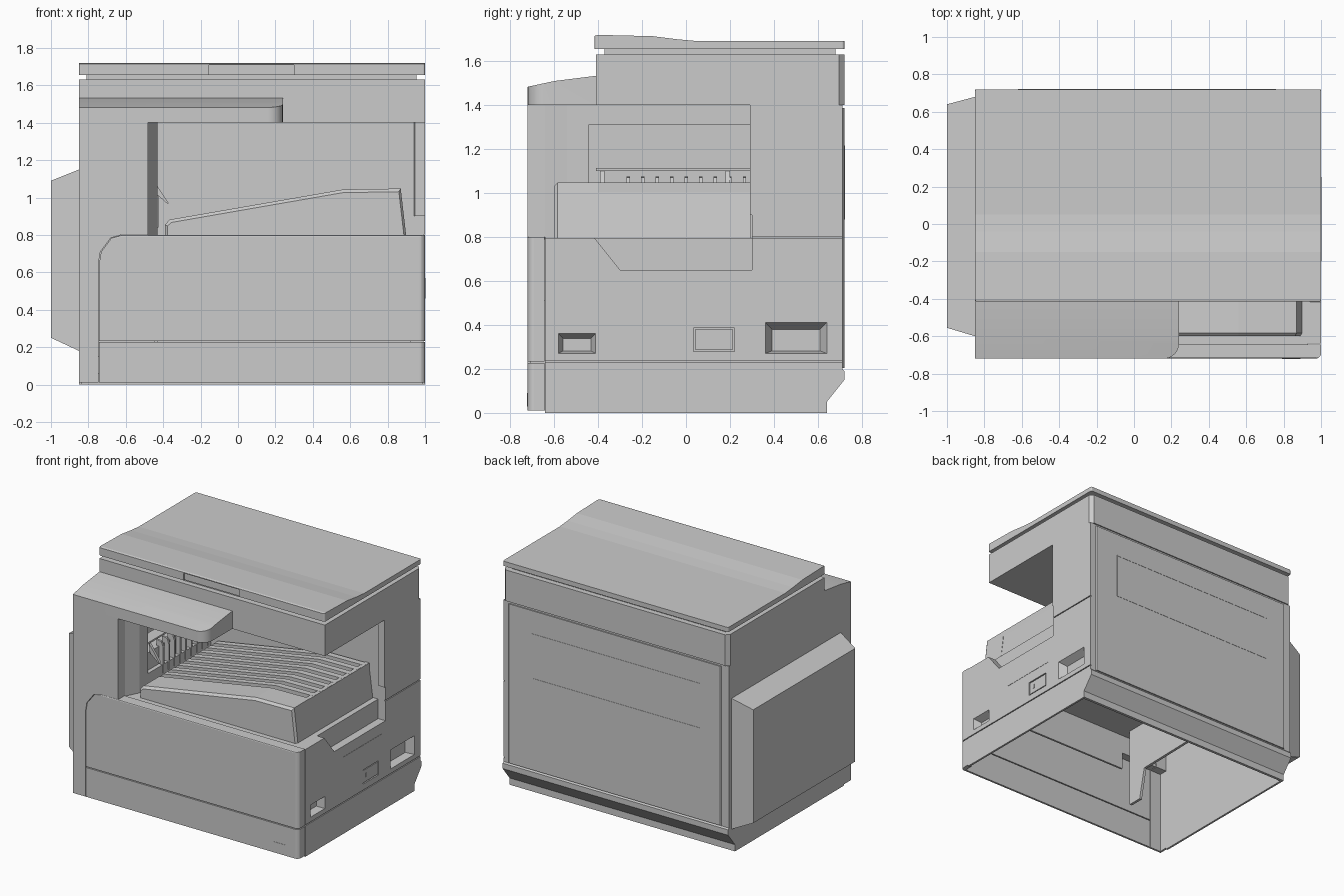
import bpy, bmesh

if "Cube" in bpy.data.objects:
    bpy.data.objects.remove(bpy.data.objects["Cube"])

grey = bpy.data.materials.new("light_grey_plastic")
grey.use_nodes = True
grey.diffuse_color = (0.6, 0.6, 0.6, 1)
grey.node_tree.nodes["Principled BSDF"].inputs["Base Color"].default_value = (0.6, 0.6, 0.6, 1)


def place(axis, p, d):
    """Put profile point p at depth d along the axis."""
    return {"x": (d, p[0], p[1]), "y": (p[0], d, p[1]), "z": (p[0], p[1], d)}[axis]


def loft(name, axis, start, a, end, b):
    bm = bmesh.new()
    lo = [bm.verts.new(place(axis, p, a)) for p in start]
    hi = [bm.verts.new(place(axis, p, b)) for p in end]
    bm.faces.new(lo)
    bm.faces.new(hi)
    for i in range(len(lo)):
        j = (i + 1) % len(lo)
        bm.faces.new((lo[i], lo[j], hi[j], hi[i]))
    bmesh.ops.recalc_face_normals(bm, faces=bm.faces)
    mesh = bpy.data.meshes.new(name)
    bm.to_mesh(mesh)
    bm.free()
    mesh.materials.append(grey)
    ob = bpy.data.objects.new(name, mesh)
    bpy.context.collection.objects.link(ob)
    return ob


def prism(name, axis, pts, a, b):
    return loft(name, axis, pts, a, pts, b)


def rect(a, b, c, d):
    return [(a, c), (b, c), (b, d), (a, d)]


def box(name, x, y, z):
    return prism(name, "z", rect(*x, *y), *z)


def cut(ob, cutter):
    mod = ob.modifiers.new("cut", "BOOLEAN")
    mod.operation, mod.solver, mod.object = "DIFFERENCE", "EXACT", cutter
    bpy.context.view_layer.objects.active = ob
    bpy.ops.object.modifier_apply(modifier=mod.name)
    bpy.data.objects.remove(cutter)


def round_edges(ob, axis, test, width, segments=5):
    """Bevel the edges running along the axis whose midpoint passes the test."""
    bm = bmesh.new()
    bm.from_mesh(ob.data)
    i = "xyz".index(axis)
    edges = []
    for e in bm.edges:
        a, b = e.verts[0].co, e.verts[1].co
        if abs((b - a).normalized()[i]) > 0.9 and test((a + b) / 2):
            edges.append(e)
    bmesh.ops.bevel(bm, geom=edges, offset=width, segments=segments, profile=0.5, affect="EDGES")
    bm.to_mesh(ob.data)
    bm.free()


# Main body with the output bay and a hollow underside
body = prism("main_body", "x", [(-0.64, 0), (0.64, 0), (0.64, 0.05), (0.72, 0.15), (0.72, 0.19),
                                (0.711, 0.2), (0.711, 1.4), (-0.64, 1.4)], -0.85, 1.0)
cut(body, prism("bay", "z", [(-0.48, -0.7), (-0.48, -0.64), (-0.43, -0.54), (-0.43, 0.3),
                             (0.94, 0.3), (0.945, 0.29), (1.1, 0.29), (1.1, -0.7)], 0.795, 1.5))
cut(body, prism("underside", "x", [(-0.7, -0.1), (0.62, -0.1), (0.62, 0.06), (0.69, 0.15),
                                   (0.69, 0.78), (-0.7, 0.78)], -0.835, 0.92))
cut(body, box("base_hollow", (0.9, 0.985), (-0.7, 0.62), (-0.1, 0.215)))
cut(body, box("exit_window", (-0.6, -0.4), (-0.44, 0.29), (0.9, 1.31)))
cut(body, prism("side_notch", "x", [(-0.42, 0.9), (-0.42, 0.8), (-0.3, 0.65),
                                    (0.3, 0.65), (0.3, 0.9)], 0.94, 1.1))

# Dividing wall and front skirt that hang inside the hollow base
prism("inner_wall", "x", [(-0.56, 0.785), (-0.56, 0.18), (-0.45, 0.18), (-0.4, 0.41),
                          (0.69, 0.43), (0.69, 0.785)], -0.45, -0.43)
box("inner_front_skirt", (-0.43, 0.93), (-0.655, -0.64), (0.51, 0.79))

# Side grips, latch pocket and panel seams
for y0, y1, z0, z1, m in ((-0.58, -0.41, 0.27, 0.36, 0.022), (0.36, 0.64, 0.27, 0.41, 0.03)):
    cut(body, loft("grip", "x", rect(y0, y1, z0, z1), 1.0005,
                   rect(y0 + m, y1 - m, z0 + 0.012, z1 - m), 0.945))
cut(body, box("latch_pocket", (0.985, 1.1), (0.035, 0.22), (0.28, 0.385)))
for y0, y1, z in ((-0.7, 0.8, 0.228), (0.3, 0.8, 0.795)):
    cut(body, box("seam", (0.992, 1.1), (y0, y1), (z, z + 0.007)))
box("latch_plate", (0.98, 0.998), (0.042, 0.213), (0.287, 0.378))
box("latch_button", (0.99, 1.0), (0.07, 0.09), (0.32, 0.35))
box("side_label", (0.99, 1.002), (-0.2, 0.25), (0.46, 0.57))

# Hollow front frame and door share a stepped outline
corner = [(-0.742, 0.65), (-0.732, 0.71), (-0.675, 0.785), (-0.62, 0.8)]
frame = prism("front_frame", "y", [(-0.85, 0.01), (-0.746, 0.01)] +
              [(x - 0.004, z) for x, z in corner] +
              [(-0.48, 0.8), (-0.48, 1.4), (-0.85, 1.4)], -0.72, -0.64)
door = prism("front_door", "y", [(-0.742, 0.234)] + corner + [(1.0, 0.8), (1.0, 0.234)], -0.72, -0.643)
drawer = box("front_lower_panel", (-0.742, 1.0), (-0.72, -0.643), (0.01, 0.227))
for ob in (door, drawer):
    round_edges(ob, "z", lambda c: c.x > 0.99 and c.y < -0.71, 0.03)
round_edges(door, "x", lambda c: c.z > 0.79 and c.y < -0.71, 0.008, 2)
cut(frame, box("frame_hollow", (-0.835, -0.6), (-0.705, -0.6), (-0.1, 0.64)))
cut(door, box("door_hollow", (-0.8, 0.965), (-0.705, -0.6), (0.1, 0.64)))
cut(drawer, box("drawer_hollow", (-0.8, 0.965), (-0.705, -0.6), (-0.1, 0.3)))
box("front_badge_plate", (0.79, 0.89), (-0.722, -0.71), (0.03, 0.09))

# Rear cover with a shallow raised outline
cover = box("rear_cover", (-0.79, 0.955), (0.69, 0.72), (0.205, 1.385))
round_edges(cover, "z", lambda c: c.y > 0.71, 0.006, 1)
for z in (0.88, 1.21):
    box("rear_outline_bar", (-0.62, 0.76), (0.715, 0.722), (z, z + 0.005))
box("rear_outline_end", (0.755, 0.76), (0.715, 0.722), (0.88, 1.21))

# Bypass unit on the right side
loft("bypass_unit", "x", rect(-0.60, 0.68, 0.18, 1.15), -0.85,
     rect(-0.555, 0.64, 0.25, 1.09), -1.0)

# Scanner, lid gap and sloping lid
prism("scanner_body", "z", [(-0.85, -0.41), (1.0, -0.41), (1.0, 0.695), (0.975, 0.72),
                            (-0.825, 0.72), (-0.85, 0.695)], 1.4, 1.63)
box("lid_gap", (-0.81, 0.955), (-0.37, 0.68), (1.62, 1.67))
lid = prism("lid", "x", [(-0.415, 1.655), (0.72, 1.655), (0.72, 1.69), (0.05, 1.69),
                         (-0.04, 1.698), (-0.15, 1.712), (-0.4, 1.718), (-0.415, 1.714)], -0.85, 1.0)
round_edges(lid, "z", lambda c: c.y > 0.71 or c.y < -0.41, 0.012, 3)
cut(lid, box("lid_handle_slot", (-0.155, 0.3), (-0.5, -0.405), (1.6, 1.708)))

# Control panel overhanging the bay
panel = prism("control_panel", "x", [(-0.72, 1.4), (-0.72, 1.482), (-0.6, 1.508),
                                     (-0.41, 1.532), (-0.41, 1.4)], -0.85, 0.24)
round_edges(panel, "z", lambda c: c.x > 0.23 and c.y < -0.71, 0.08, 6)

# Output tray with a chamfered front and lengthwise ribs
top = [(-0.39, 0.855), (-0.365, 0.882), (0.56, 1.043), (0.87, 1.048)]
foot = [(0.9, 0.79), (-0.39, 0.79)]
low = [(x, z - 0.03) for x, z in top]
small = [(-0.378, 0.848), (-0.355, 0.867), (0.56, 1.026), (0.86, 1.031)]
loft("tray_front_edge", "y", small + [(0.888, 0.79), (-0.378, 0.79)], -0.6, top + foot, -0.583)
prism("tray_front", "y", top + foot, -0.583, -0.4)
prism("tray_bed", "y", low + foot, -0.4, 0.295)
box("tray_end_bar", (0.84, 0.872), (-0.4, 0.295), (1.0, 1.047))
for i in range(8):
    y = -0.355 + i * 0.085
    prism("tray_rib", "y", top + low[::-1], y, y + 0.045)

# Paper exit: roller bar, guide, fingers and flaps
box("exit_roller_bar", (-0.56, -0.46), (-0.44, 0.29), (0.9, 1.03))
box("exit_guide", (-0.54, -0.45), (-0.41, 0.29), (1.1, 1.112))
for i in range(9):
    y = -0.27 + i * 0.066
    prism("exit_finger", "y", [(-0.48, 1.075), (-0.44, 1.07), (-0.425, 1.03), (-0.425, 0.84),
                               (-0.48, 0.84)], y, y + 0.015)
for y in (-0.39, 0.18):
    prism("exit_flap", "y", [(-0.46, 1.1), (-0.43, 1.06), (-0.37, 0.97), (-0.375, 0.965),
                             (-0.45, 1.03)], y, y + 0.02)

# Smooth the rounded panel corner
bpy.ops.object.select_all(action="DESELECT")
panel.select_set(True)
bpy.context.view_layer.objects.active = panel
bpy.ops.object.shade_smooth_by_angle(angle=0.3)
